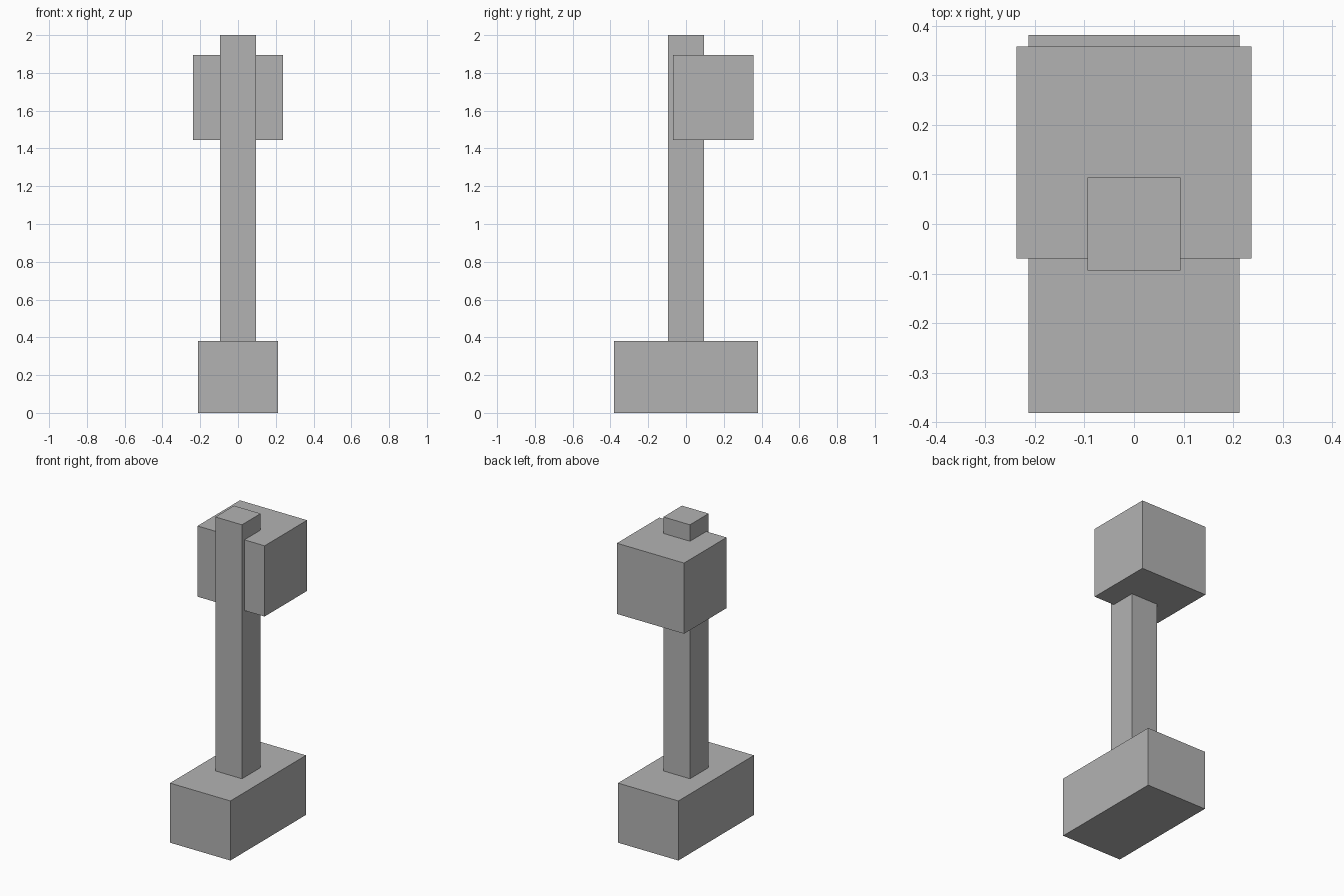
import bpy
import bmesh
from mathutils import Vector

if "Cube" in bpy.data.objects:
    bpy.data.objects.remove(bpy.data.objects["Cube"])

# Single plain grey
grey = bpy.data.materials.new("plain grey")
grey.diffuse_color = (0.45, 0.45, 0.45, 1.0)
grey.use_nodes = True
grey.node_tree.nodes["Principled BSDF"].inputs["Base Color"].default_value = grey.diffuse_color


def box(name, low, high):
    """Axis-aligned box between two corners."""
    low, high = Vector(low), Vector(high)
    bm = bmesh.new()
    bmesh.ops.create_cube(bm, size=1.0)
    bmesh.ops.scale(bm, vec=high - low, verts=bm.verts)
    mesh = bpy.data.meshes.new(name)
    bm.to_mesh(mesh)
    bm.free()
    mesh.materials.append(grey)
    obj = bpy.data.objects.new(name, mesh)
    obj.location = (low + high) / 2
    bpy.context.collection.objects.link(obj)
    return obj


# Heavy foot block
box("base", (-0.213, -0.381, 0.0), (0.213, 0.381, 0.38))
# Square upright standing on the base and passing through the head
box("post", (-0.094, -0.094, 0.38), (0.094, 0.094, 2.0))
# Block near the top, offset to the back
box("head", (-0.237, -0.07, 1.444), (0.237, 0.358, 1.895))
